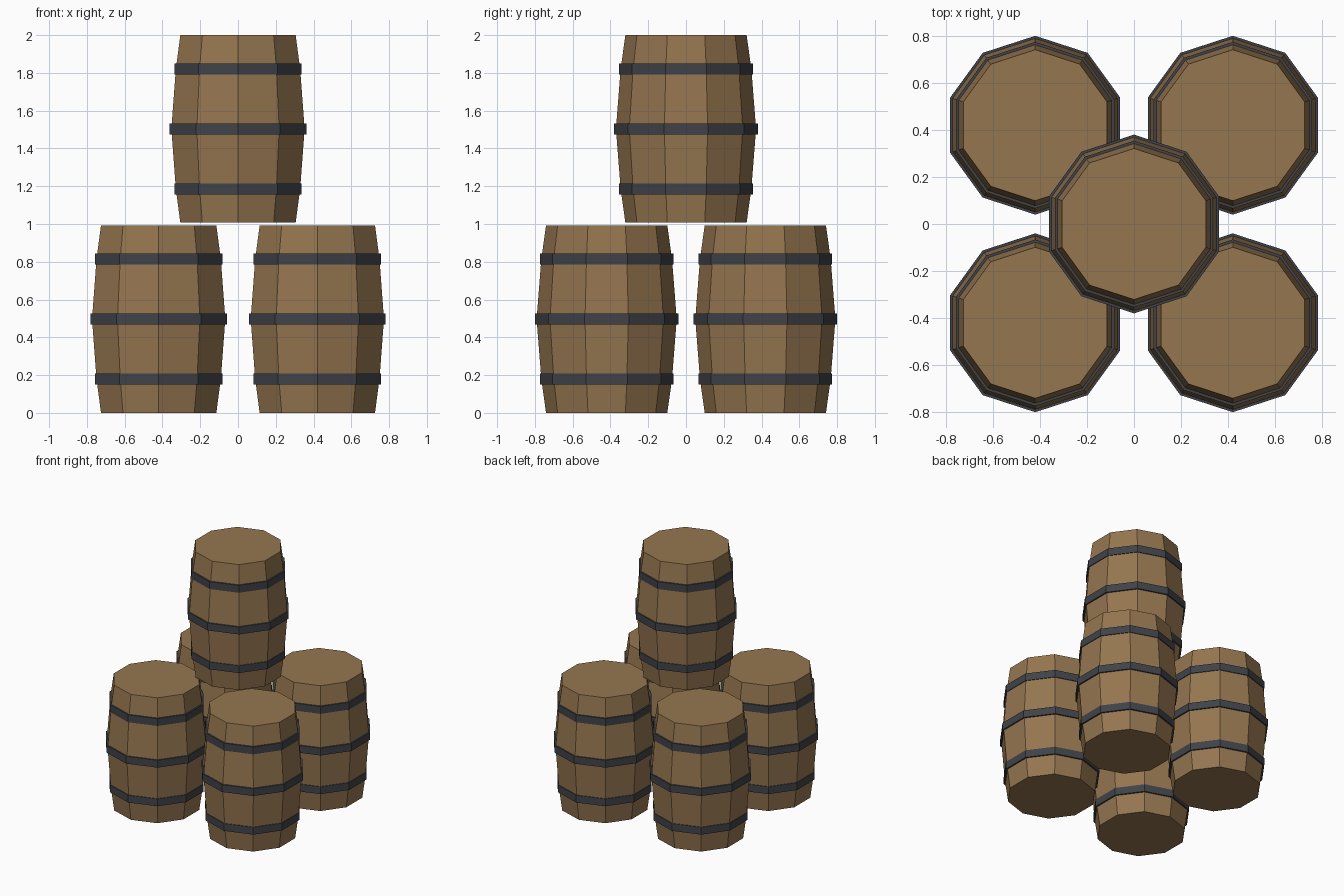
import bpy, bmesh
from math import sin, cos, pi

if "Cube" in bpy.data.objects:
    bpy.data.objects.remove(bpy.data.objects["Cube"])

SIDES = 10
H = 0.993            # barrel height
HOOP_GAP = 0.318     # spacing between hoops
HOOP_H = 0.058
MID = H / 2


def material(name, color):
    m = bpy.data.materials.new(name)
    m.diffuse_color = (*color, 1)
    m.use_nodes = True
    m.node_tree.nodes["Principled BSDF"].inputs["Base Color"].default_value = m.diffuse_color
    return m


wood = material("wood", (0.30, 0.18, 0.08))
iron = material("iron", (0.05, 0.055, 0.065))


def ring(bm, r, z):
    # decagon with a corner on the y axis
    return [bm.verts.new((r * cos(pi / 2 + 2 * pi * i / SIDES),
                          r * sin(pi / 2 + 2 * pi * i / SIDES), z))
            for i in range(SIDES)]


def lathe(name, profile, mat, loc, closed_loop=False):
    # closed_loop joins the last ring to the first, otherwise the ends are capped
    bm = bmesh.new()
    rings = [ring(bm, r, z) for r, z in profile]
    pairs = list(zip(rings, rings[1:]))
    if closed_loop:
        pairs.append((rings[-1], rings[0]))
    else:
        bm.faces.new(rings[0])
        bm.faces.new(rings[-1])
    for a, b in pairs:
        for i in range(SIDES):
            j = (i + 1) % SIDES
            bm.faces.new((a[i], a[j], b[j], b[i]))
    bmesh.ops.recalc_face_normals(bm, faces=bm.faces)
    me = bpy.data.meshes.new(name)
    bm.to_mesh(me)
    bm.free()
    me.materials.append(mat)
    ob = bpy.data.objects.new(name, me)
    ob.location = loc
    bpy.context.collection.objects.link(ob)
    return ob


def barrel(name, loc):
    # bulging wooden body
    body = [(0.321, 0), (0.346, MID - HOOP_GAP), (0.371, MID),
            (0.346, MID + HOOP_GAP), (0.321, H)]
    lathe(name + "_body", body, wood, loc)
    # three iron hoops
    for label, k, r in (("lower", -1, 0.354), ("middle", 0, 0.38), ("upper", 1, 0.354)):
        z0 = MID + k * HOOP_GAP - HOOP_H / 2
        z1 = z0 + HOOP_H
        inner = r - 0.025
        lathe(f"{name}_{label}_hoop",
              [(inner, z0), (r, z0), (r, z1), (inner, z1)], iron, loc, True)


# four barrels on the ground, one stacked on top
for yname, y in (("front", -0.42), ("back", 0.42)):
    for xname, x in (("left", -0.42), ("right", 0.42)):
        barrel(f"{yname}_{xname}_barrel", (x, y, 0))
barrel("top_barrel", (0, 0, 2 - H))
